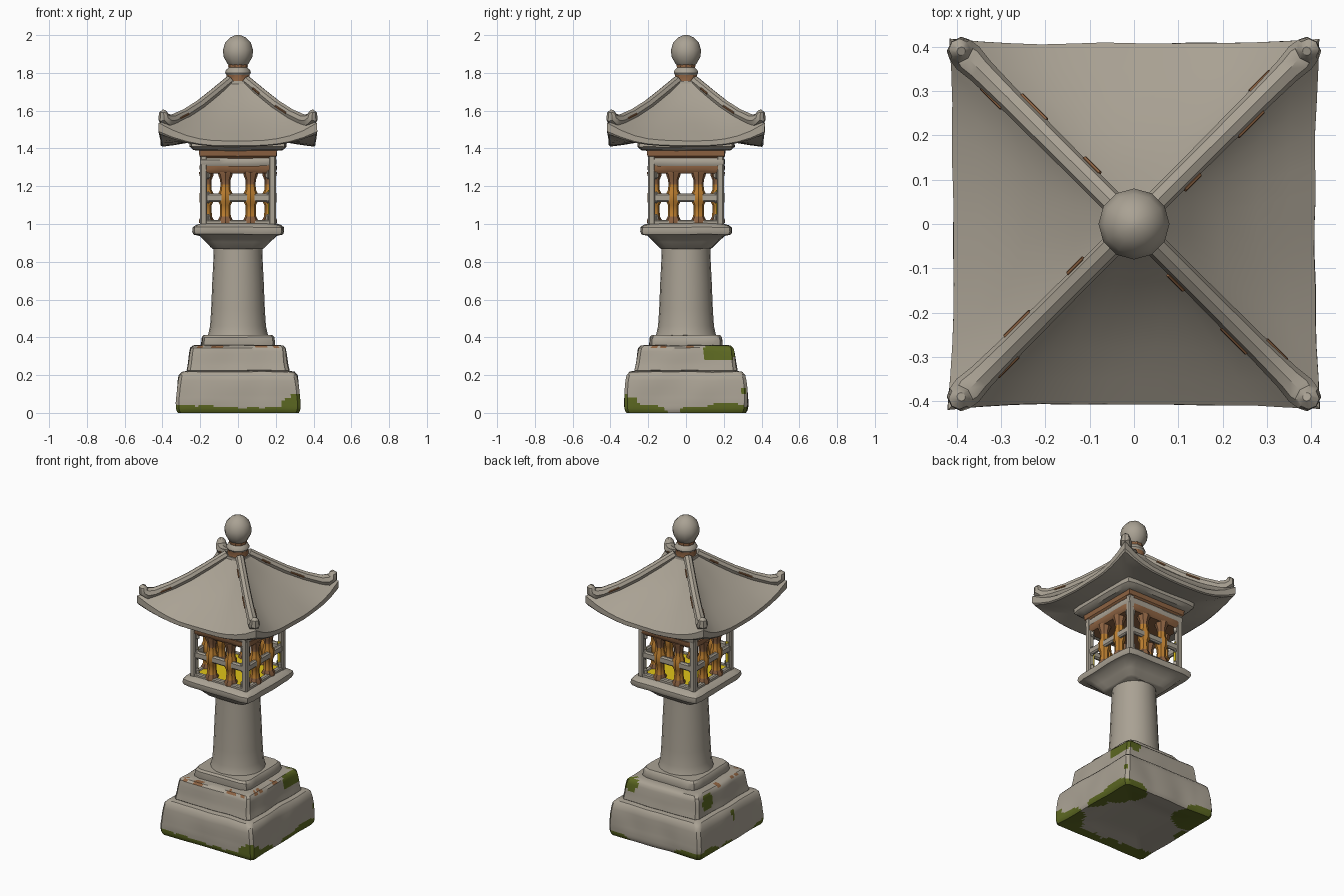
import bpy, bmesh, math
from mathutils import Vector, Matrix, noise


def material(name, rgb):
    m = bpy.data.materials.new(name)
    m.diffuse_color = (*rgb, 1)
    return m


STONE = material("weathered stone", (0.40, 0.36, 0.295))
BROWN = material("rust brown", (0.27, 0.125, 0.055))
ORANGE = material("amber wood", (0.50, 0.21, 0.03))
YELLOW = material("yellow glow", (0.75, 0.55, 0.01))
MOSS = material("moss green", (0.105, 0.135, 0.015))


def finish(bm, name, mat, turn=0):
    bmesh.ops.recalc_face_normals(bm, faces=bm.faces)
    me = bpy.data.meshes.new(name)
    bm.to_mesh(me)
    bm.free()
    me.materials.append(mat)
    ob = bpy.data.objects.new(name, me)
    ob.rotation_euler.z = turn
    bpy.context.collection.objects.link(ob)
    return ob


def loft(name, rings, mat, wobble=0, turn=0):
    """Skin a stack of closed rings and cap both ends."""
    bm = bmesh.new()
    rows = [[bm.verts.new(p) for p in r] for r in rings]
    for a, b in zip(rows, rows[1:]):
        for i in range(len(a)):
            j = (i + 1) % len(a)
            bm.faces.new((a[i], a[j], b[j], b[i]))
    bm.faces.new(rows[0])
    bm.faces.new(rows[-1])
    if wobble:
        for v in bm.verts:
            d = noise.noise_vector(v.co * 6) * wobble
            v.co += Vector((d.x, d.y, d.z * 0.5 if v.co.z > 0.06 else 0))
    return finish(bm, name, mat, turn)


def square(h, z, zc=None, n=8, pull=0.0, bow=0.0):
    """Square ring; zc = corner height, pull = corner chamfer, bow = flared corners."""
    zc = z if zc is None else zc
    pts = []
    for k in range(4):
        rot = Matrix.Rotation(k * math.pi / 2, 3, 'Z')
        for i in range(n):
            s = -1 + 2 * i / n
            w = h * (1 + bow * s ** 4) - (pull if i == 0 else 0)
            pts.append(rot @ Vector((w * s, -w, z + (zc - z) * abs(s) ** 3)))
    return pts


def circle(r, z, n=16, x=0, y=0):
    return [Vector((x + r * math.cos(a), y + r * math.sin(a), z))
            for a in (2 * math.pi * i / n for i in range(n))]


def lathe(name, profile, mat, n=16, x=0, y=0, turn=0):
    return loft(name, [circle(r, z, n, x, y) for r, z in profile], mat, turn=turn)


def box(name, centre, size, mat, turn=0, bevel=0.006):
    bm = bmesh.new()
    bmesh.ops.create_cube(bm, size=1, matrix=Matrix.Translation(centre)
                          @ Matrix.Diagonal((*size, 1)))
    if bevel:
        bmesh.ops.bevel(bm, geom=bm.edges[:], offset=bevel, segments=1, affect='EDGES')
    return finish(bm, name, mat, turn)


def paint(ob, mat, patches, zscale=1):
    """Recolour faces whose centres fall inside any (x, y, z, radius) patch."""
    ob.data.materials.append(mat)
    slot = len(ob.data.materials) - 1
    for f in ob.data.polygons:
        for x, y, z, r in patches:
            d = f.center - Vector((x, y, z))
            d.z *= zscale
            if d.length < r:
                f.material_index = slot


# Stepped base with mossy edges
base = loft("base_block", [square(h, z, n=40, pull=0.008) for h, z in (
    (0.03, 0.02), (0.1, 0.02), (0.13, 0.02), (0.16, 0.018), (0.18, 0.016), (0.2, 0.013),
    (0.22, 0.01), (0.24, 0.007), (0.26, 0.005), (0.28, 0.003), (0.3, 0.001),
    (0.315, 0), (0.322, 0.012), (0.324, 0.022), (0.325, 0.032), (0.325, 0.042), (0.325, 0.052),
    (0.325, 0.065), (0.324, 0.08), (0.323, 0.1), (0.322, 0.13), (0.318, 0.17), (0.312, 0.2),
    (0.296, 0.217), (0.25, 0.225))], STONE, 0.008)
paint(base, MOSS, [(0.3, -0.31, 0.02, 0.075)], 1)
paint(base, MOSS, [(0.26, 0.21, 0, 0.14), (-0.25, 0.24, 0, 0.135), (0.28, -0.27, 0, 0.1),
                   (-0.28, -0.32, 0, 0.1), (-0.17, -0.32, 0, 0.09), (-0.05, -0.32, 0, 0.08),
                   (0.08, -0.32, 0, 0.07), (0.18, -0.32, 0, 0.07), (0.33, -0.2, 0, 0.1),
                   (0.33, 0.04, 0, 0.08), (0.32, 0.3, 0, 0.08), (-0.33, 0.05, 0, 0.06),
                   (-0.33, -0.28, 0, 0.07)], 2.2)
paint(base, MOSS, [(-0.325, -0.02, 0.17, 0.022), (0.32, 0.31, 0.13, 0.02)])

step = loft("middle_step", [square(h, z, n=32, pull=0.01) for h, z in (
    (0.26, 0.215), (0.27, 0.225), (0.264, 0.25), (0.261, 0.265), (0.259, 0.28), (0.257, 0.295),
    (0.255, 0.31), (0.253, 0.325), (0.249, 0.343), (0.236, 0.355), (0.21, 0.358), (0.17, 0.36))],
    STONE, 0.008)
paint(step, MOSS, [(0.25, 0.13, 0.32, 0.042), (0.25, 0.17, 0.32, 0.045), (0.25, 0.22, 0.32, 0.045),
                   (-0.26, 0.15, 0.295, 0.055), (0.21, 0.25, 0.325, 0.045)])
paint(step, BROWN, [(s * x, -0.24, 0.357, 0.018) for s in (-1, 1) for x in (0.1, 0.13, 0.2)]
      + [(s * 0.24, y, 0.357, 0.018) for s in (-1, 1) for y in (-0.16, -0.12, 0.02)])

loft("upper_step", [square(h, z, pull=0.012) for h, z in (
    (0.19, 0.35), (0.193, 0.365), (0.19, 0.4), (0.18, 0.412))], STONE, 0.006)

# Round column
lathe("column", [(0.165, 0.4), (0.157, 0.42), (0.148, 0.46), (0.142, 0.55), (0.136, 0.7),
                 (0.13, 0.82), (0.128, 0.88)], STONE, 20)

# Platform below the light box
loft("platform", [square(h, z, pull=0.01) for h, z in (
    (0.13, 0.868), (0.14, 0.875), (0.17, 0.905), (0.205, 0.938), (0.236, 0.945), (0.242, 0.96),
    (0.24, 0.982), (0.225, 0.994), (0.19, 1.005))], STONE, 0.006)
box("glowing_floor", (0, 0, 1.012), (0.335, 0.335, 0.009), YELLOW, bevel=0)

# Light box: four posts, sills and lattice windows
for k in range(4):
    t = k * math.pi / 2
    box("corner_post", (0.182, -0.182, 1.19), (0.037, 0.037, 0.39), STONE, t)
    box("post_glow", (0.162, -0.176, 1.1), (0.004, 0.018, 0.16), YELLOW, t, 0)
    box("window_sill", (0, -0.182, 1.008), (0.36, 0.032, 0.026), STONE, t)
    box("lattice_rail", (0, -0.183, 1.14), (0.36, 0.026, 0.045), STONE, t, 0.008)
    for x in (-0.067, 0.067):
        bar = lathe("lattice_bar", [
            (0.04, 1.005), (0.04, 1.02), (0.029, 1.04), (0.027, 1.075), (0.028, 1.1),
            (0.037, 1.118), (0.037, 1.162), (0.028, 1.18), (0.026, 1.21), (0.028, 1.235),
            (0.037, 1.258), (0.04, 1.275)], ORANGE, 8, x, -0.167, t)
        paint(bar, BROWN, [(x, -0.167, z, r) for z, r in ((1.02, 0.041), (1.252, 0.041))])
    for x in (-0.158, 0.158):
        for z in (1.022, 1.14, 1.268):
            box("corner_bracket", (x, -0.183, z), (0.026, 0.024, 0.064), STONE, t, 0.011)

# Banded header and cornice
loft("header_lower_band", [square(0.19, 1.268), square(0.195, 1.275), square(0.203, 1.29, n=8, pull=0.012),
                           square(0.203, 1.308, pull=0.012)], BROWN, 0.004)
loft("header_middle", [square(0.193, 1.305), square(0.2, 1.318), square(0.2, 1.34),
                       square(0.193, 1.35)], STONE, 0.008)
loft("header_upper_band", [square(0.192, 1.348), square(0.204, 1.36), square(0.207, 1.395)],
     BROWN, 0.004)
loft("cornice", [square(h, z, pull=0.01) for h, z in (
    (0.2, 1.388), (0.235, 1.392), (0.256, 1.41), (0.255, 1.445))], STONE, 0.005)

# Curved roof with upswept corners: (half width, middle height, corner height)
ROOF = [(0.2, 1.44, 1.44), (0.27, 1.43, 1.44), (0.34, 1.418, 1.452), (0.4, 1.41, 1.475),
        (0.408, 1.415, 1.49), (0.408, 1.44, 1.535), (0.35, 1.48, 1.552), (0.28, 1.53, 1.583),
        (0.2, 1.595, 1.634), (0.13, 1.665, 1.688), (0.06, 1.75, 1.75)]
loft("roof", [square(h, z, zc, n=12, bow=0.025 if h > 0.3 else 0) for h, z, zc in ROOF],
     STONE, 0.006)

# Ridges ending in small horns: (distance along x and y, height, radius)
RIDGE = [(0.045, 1.76, 0.026), (0.13, 1.69, 0.026), (0.2, 1.634, 0.027), (0.28, 1.582, 0.028),
         (0.345, 1.55, 0.031), (0.375, 1.547, 0.036), (0.393, 1.562, 0.032),
         (0.394, 1.588, 0.024), (0.39, 1.602, 0.01)]
path = [Vector((d, d, z)) for d, z, r in RIDGE]
side = Vector((1, -1, 0)).normalized()


def tube(pts, radii):
    rings = []
    for i, p in enumerate(pts):
        along = pts[min(i + 1, len(pts) - 1)] - pts[max(i - 1, 0)]
        up = along.cross(side).normalized()
        rings.append([p + radii[i] * (side * math.cos(a) + up * math.sin(a))
                      for a in (math.pi * j / 4 for j in range(8))])
    return rings


ridge = tube(path, [r for d, z, r in RIDGE])
for k in range(4):
    t = k * math.pi / 2
    loft("roof_ridge", ridge, STONE, turn=t)
    # Rust streaks where ridge meets roof
    for s, i, a, b in ((1, 2, 0.2, 0.9), (-1, 3, 0.0, 0.7), (1, 0, 0.6, 1.0)):
        ends = [path[i].lerp(path[i + 1], f) + side * s * 0.0255 for f in (a, b)]
        loft("rust_streak", tube(ends, (0.006, 0.006)), BROWN, turn=t)

# Finial: square cap, collar and ball
loft("finial_cap", [square(0.068, 1.735, n=2), square(0.066, 1.757, n=2)], STONE)
lathe("finial_band", [(0.064, 1.75), (0.06, 1.765), (0.062, 1.79)], BROWN, 10)
lathe("finial_collar", [(0.058, 1.785), (0.068, 1.8), (0.064, 1.815), (0.05, 1.828)], STONE, 10)
lathe("finial_neck", [(0.05, 1.822), (0.052, 1.838), (0.05, 1.848)], BROWN, 10)
lathe("finial_ball", [(0.045, 1.838), (0.057, 1.85), (0.076, 1.885), (0.08, 1.92),
                      (0.068, 1.96), (0.04, 1.988), (0.012, 2.0)], STONE, 12)

# Smooth shading with crisp edges
for ob in bpy.context.scene.objects:
    ob.select_set(True)
    bpy.context.view_layer.objects.active = ob
bpy.ops.object.shade_smooth_by_angle(angle=math.radians(35))
